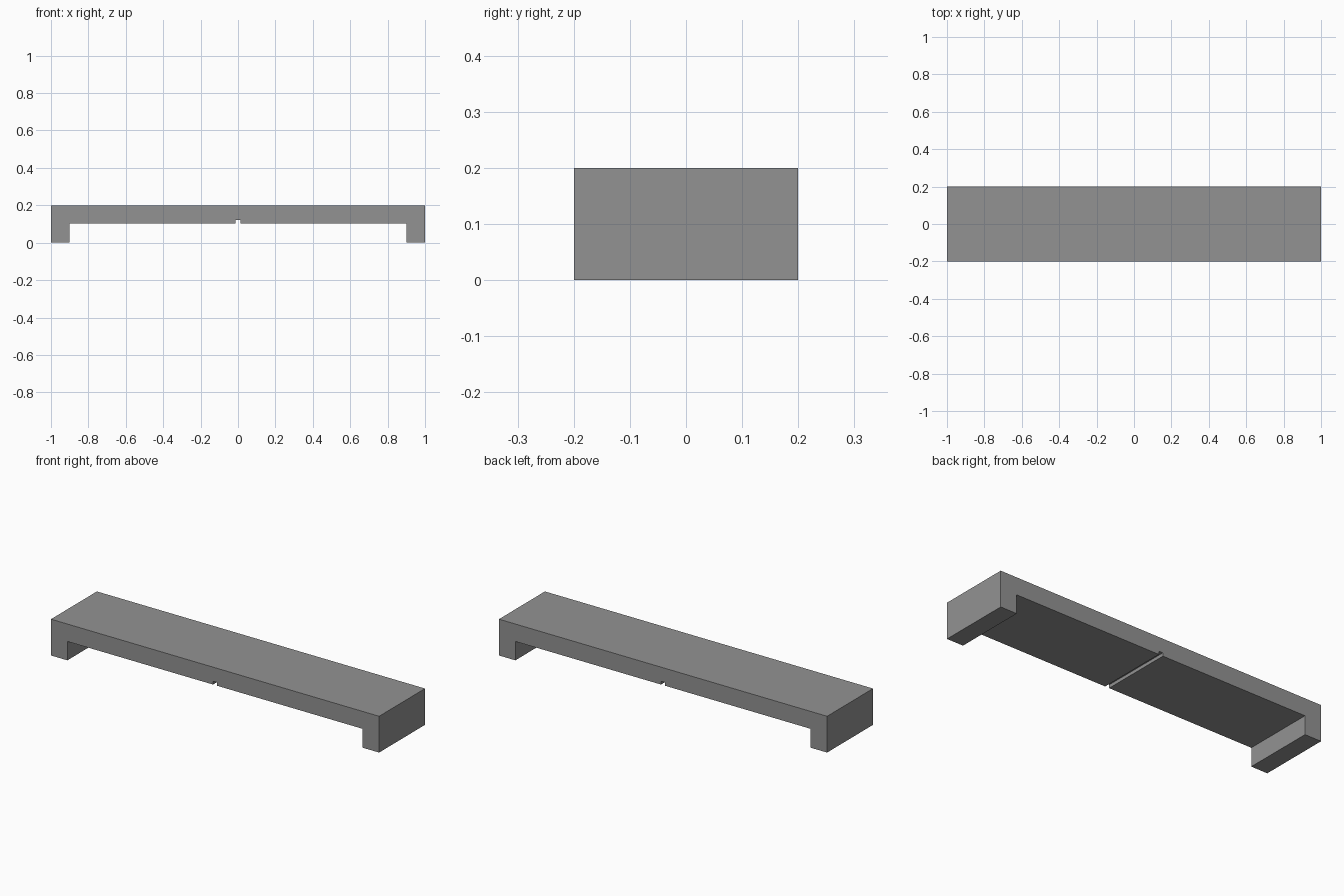
import bpy
import bmesh

if "Cube" in bpy.data.objects:
    bpy.data.objects.remove(bpy.data.objects["Cube"])

HALF_DEPTH = 0.2
HEIGHT = 0.2
UNDERSIDE = 0.104

grey = bpy.data.materials.new("mid grey")
grey.diffuse_color = (0.29, 0.29, 0.29, 1)
grey.use_nodes = True
grey.node_tree.nodes["Principled BSDF"].inputs["Base Color"].default_value = grey.diffuse_color

# Right half of the front profile: notch, underside, foot, outer side
half = [(0.0125, 0.122), (0.0125, UNDERSIDE), (0.9, UNDERSIDE),
        (0.9, 0), (1, 0), (1, HEIGHT)]
profile = half + [(-x, z) for x, z in reversed(half)]

# Bridge-shaped slab with end feet, extruded along the depth
bm = bmesh.new()
face = bm.faces.new([bm.verts.new((x, -HALF_DEPTH, z)) for x, z in profile])
result = bmesh.ops.extrude_face_region(bm, geom=[face])
back = [v for v in result["geom"] if isinstance(v, bmesh.types.BMVert)]
bmesh.ops.translate(bm, verts=back, vec=(0, 2 * HALF_DEPTH, 0))
bmesh.ops.recalc_face_normals(bm, faces=bm.faces)

mesh = bpy.data.meshes.new("slab_with_feet")
bm.to_mesh(mesh)
bm.free()
mesh.materials.append(grey)
bpy.context.collection.objects.link(bpy.data.objects.new("slab_with_feet", mesh))
